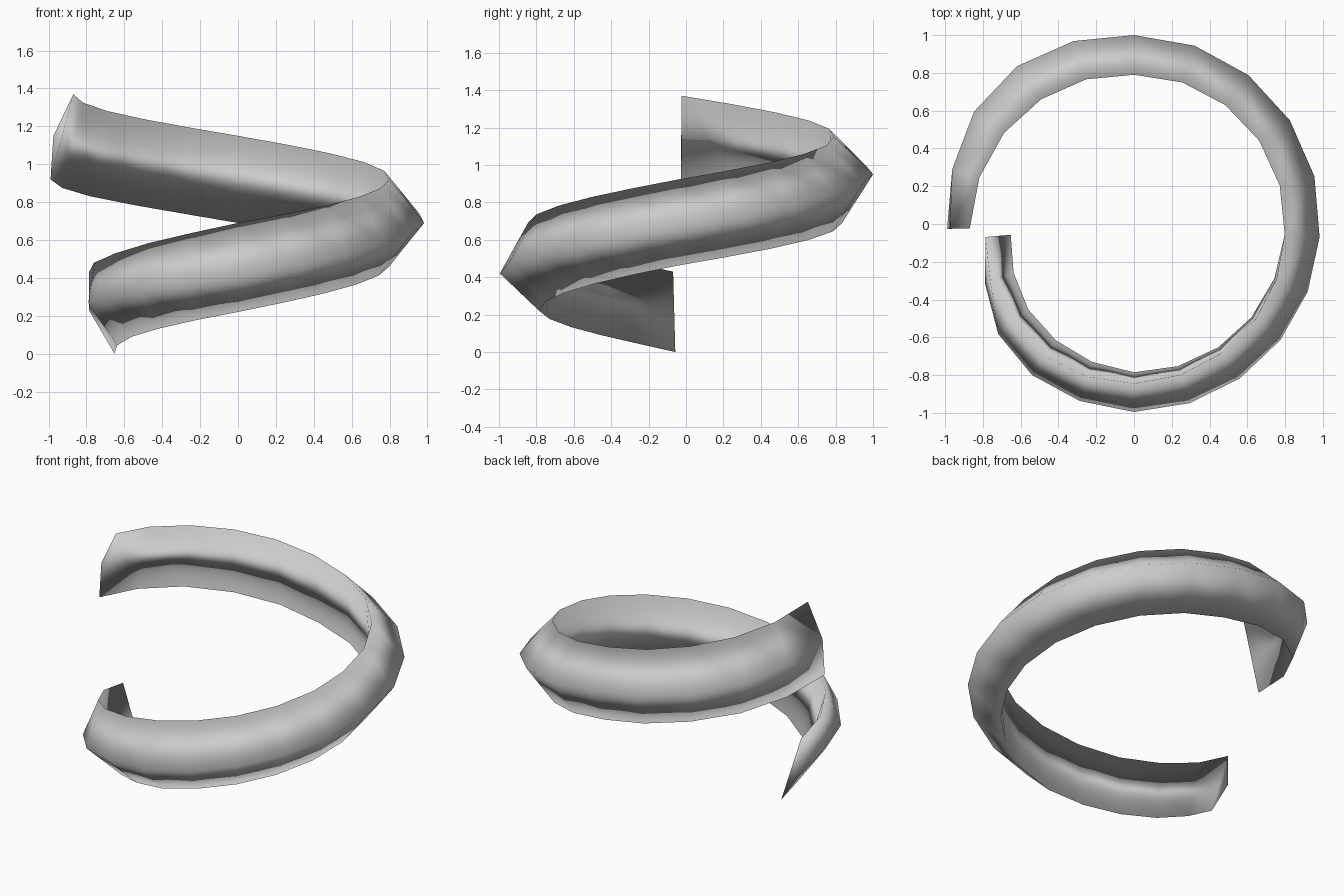
import bpy, bmesh
from math import radians, sin, cos

cube = bpy.data.objects.get("Cube")
if cube:
    bpy.data.objects.remove(cube)

STEPS = 20

def sample(keys, t):
    """Linear interpolation through (step, value) pairs."""
    for (a, va), (b, vb) in zip(keys, keys[1:]):
        if t <= b:
            return va + (vb - va) * (t - a) / (b - a)
    return keys[-1][1]

# One turn of a coil; angle, then radius and height of each corner
angle = [(0, -175), (5, -90), (10, -4), (15, 90), (20, 181.5)]
corners = [
    # upper inner edge
    ([(0, .79), (1, .82), (3, .845), (5, .845), (10, .80), (15, .79), (18, .84), (20, .87)],
     [(0, .43), (1, .48), (2, .53), (5, .69), (10, .92), (15, 1.15), (18, 1.28), (20, 1.37)]),
    # outer ridge
    ([(0, .79), (1, .85), (2, .925), (3, .965), (5, .995), (10, .985), (15, 1), (17, 1.04), (18, 1.035), (20, .975)],
     [(0, .23), (5, .42), (10, .69), (15, .95), (20, 1.15)]),
    # lower inner edge
    ([(0, .655), (2, .72), (5, .785), (10, .80), (15, .835), (18, .95), (20, .99)],
     [(0, 0), (2, .09), (5, .22), (10, .46), (15, .69), (18, .83), (20, .92)]),
]

# Sweep the three-sided section along the coil and cap both ends
bm = bmesh.new()
rings = []
for t in range(STEPS + 1):
    a = radians(sample(angle, t))
    ring = []
    for radius, height in corners:
        r = sample(radius, t)
        ring.append(bm.verts.new((r * cos(a), r * sin(a), sample(height, t))))
    rings.append(ring)
for low, high in zip(rings, rings[1:]):
    for i in range(3):
        j = (i + 1) % 3
        bm.faces.new((low[i], low[j], high[j], high[i]))
bm.faces.new(rings[0])
bm.faces.new(rings[-1])
bmesh.ops.recalc_face_normals(bm, faces=bm.faces)
for face in bm.faces:
    face.smooth = True

mesh = bpy.data.meshes.new("coil_band")
bm.to_mesh(mesh)
bm.free()
coil = bpy.data.objects.new("coil_band", mesh)
bpy.context.collection.objects.link(coil)

# Plain grey
grey = bpy.data.materials.new("light_grey")
grey.use_nodes = True
colour = (.6, .6, .6, 1)
grey.diffuse_color = colour
grey.node_tree.nodes["Principled BSDF"].inputs["Base Color"].default_value = colour
mesh.materials.append(grey)
